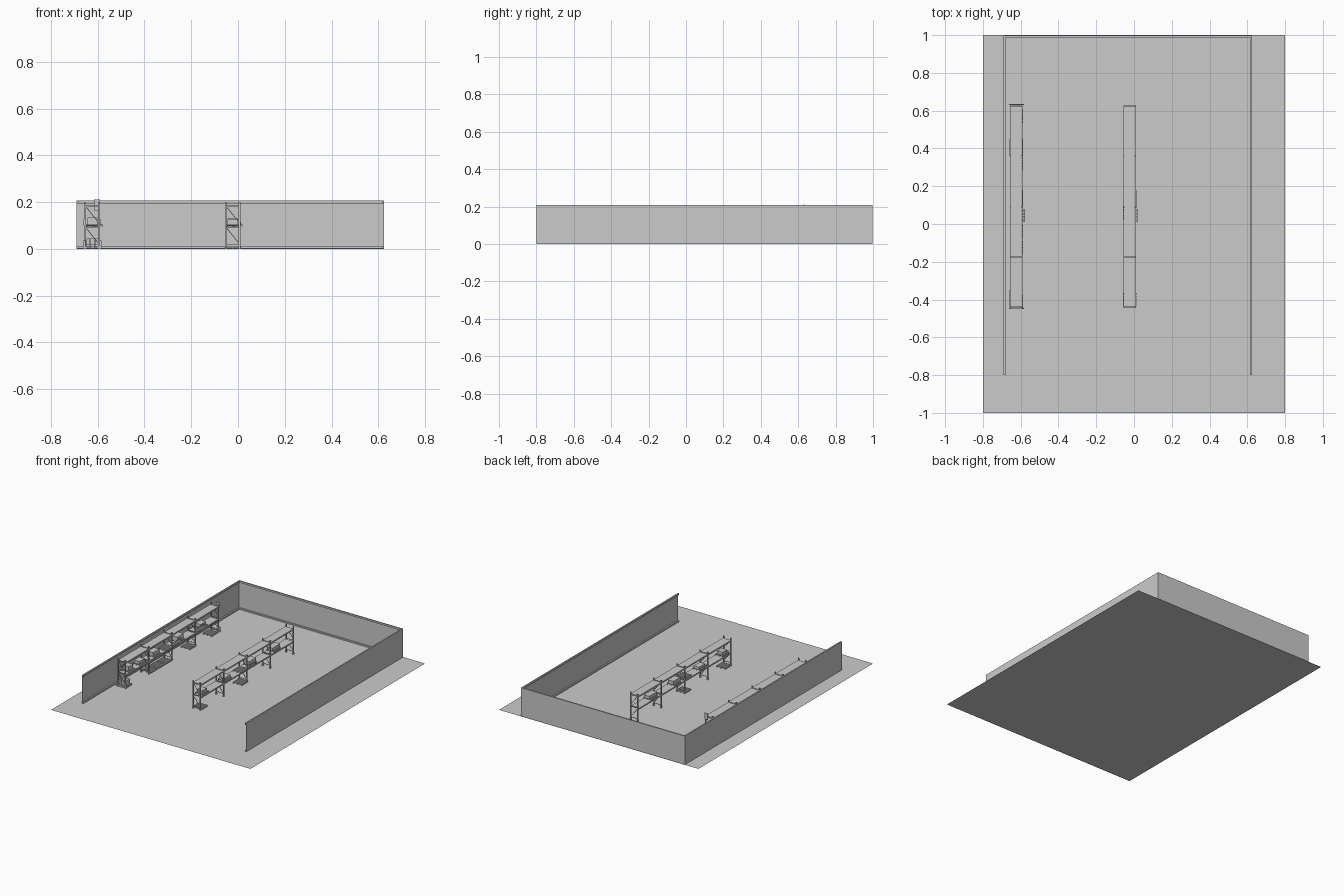
import bpy, bmesh
from mathutils import Vector, Matrix

cube = bpy.data.objects.get("Cube")
if cube:
    bpy.data.objects.remove(cube, do_unlink=True)

grey = bpy.data.materials.new("light grey")
grey.use_nodes = True
colour = (0.6, 0.6, 0.6, 1)
grey.diffuse_color = colour
grey.node_tree.nodes["Principled BSDF"].inputs["Base Color"].default_value = colour


def box(bm, x0, x1, y0, y1, z0, z1):
    size = Vector((x1 - x0, y1 - y0, z1 - z0))
    mid = Vector((x0 + x1, y0 + y1, z0 + z1)) / 2
    bmesh.ops.create_cube(bm, size=1, matrix=Matrix.Translation(mid) @ Matrix.Diagonal(size).to_4x4())


def bar(bm, a, b, t):
    a, b = Vector(a), Vector(b)
    turn = (b - a).to_track_quat('Z', 'Y').to_matrix().to_4x4()
    size = Matrix.Diagonal((t, t, (b - a).length, 1))
    bmesh.ops.create_cube(bm, size=1, matrix=Matrix.Translation((a + b) / 2) @ turn @ size)


def quad(bm, *points):
    bm.faces.new([bm.verts.new(p) for p in points])


def finish(name, bm):
    mesh = bpy.data.meshes.new(name)
    bm.to_mesh(mesh)
    bm.free()
    mesh.materials.append(grey)
    ob = bpy.data.objects.new(name, mesh)
    bpy.context.collection.objects.link(ob)


# Floor slab
bm = bmesh.new()
quad(bm, (-.8, -1, 0), (.8, -1, 0), (.8, 1, 0), (-.8, 1, 0))
finish("floor", bm)

# Three sheet walls
LEFT, RIGHT, FRONT, BACK, TOP = -.69, .625, -.8, .998, .2
bm = bmesh.new()
path = [(LEFT, FRONT), (LEFT, BACK), (RIGHT, BACK), (RIGHT, FRONT)]
for a, b in zip(path, path[1:]):
    quad(bm, (*a, 0), (*b, 0), (*b, TOP), (*a, TOP))
finish("walls", bm)

# Trim along the top and foot of the walls
for name, z0, z1 in (("top_rail", .195, .207), ("skirting", .001, .01)):
    bm = bmesh.new()
    box(bm, LEFT, LEFT + .01, FRONT, BACK, z0, z1)
    box(bm, RIGHT - .01, RIGHT, FRONT, BACK, z0, z1)
    box(bm, LEFT + .01, RIGHT - .01, BACK - .01, BACK, z0, z1)
    finish(name, bm)

UPRIGHTS = (-.44, -.175, .09, .36, .625)
WIDTH, POST = .066, .007
SHELVES = (.095, .185)


def rack(name, x):
    r = x + WIDTH
    # Upright frames with feet and zigzag bracing
    bm = bmesh.new()
    for y in UPRIGHTS:
        for px in (x, r - POST):
            box(bm, px, px + POST, y - POST / 2, y + POST / 2, 0, .2)
            box(bm, px - .002, px + POST + .002, y - .006, y + .006, 0, .003)
        a, b = x + POST, r - POST
        for z in (.02, .1, .18):
            bar(bm, (a, y, z), (b, y, z), .003)
        for z0, z1 in ((.18, .115), (.09, .025)):
            bar(bm, (a, y, z0), (b, y, z1), .003)
    finish(name + "_frames", bm)
    # Front and rear beams with solid decks
    bm = bmesh.new()
    for y0, y1 in zip(UPRIGHTS, UPRIGHTS[1:]):
        for z in SHELVES:
            for px in (x, r - .005):
                box(bm, px, px + .005, y0 + POST / 2, y1 - POST / 2, z - .01, z)
            box(bm, x + .005, r - .005, y0 + POST / 2, y1 - POST / 2, z - .003, z)
    finish(name + "_shelves", bm)


def pallet(bm, x, y, z, w=.07, d=.07):
    for i in range(3):
        px = x - w / 2 + i * (w - .006) / 2
        box(bm, px, px + .006, y - d / 2, y + d / 2, z, z + .007)
    for i in range(5):
        py = y - d / 2 + i * (d - .01) / 4
        box(bm, x - w / 2, x + w / 2, py, py + .01, z + .007, z + .01)


def stock(name, x, shift, floor_spots, shelf_spots):
    # Pallets on the floor and on the middle shelf
    bm = bmesh.new()
    for y in floor_spots:
        pallet(bm, x, y, 0)
    for y, *_ in shelf_spots:
        pallet(bm, x, y, SHELVES[0], .06)
    pallet(bm, x + shift, .045, SHELVES[0])
    finish(name + "_pallets", bm)
    # Cartons on the middle shelf
    bm = bmesh.new()
    for y, length, height in shelf_spots:
        box(bm, x - .022, x + .022, y - length / 2, y + length / 2,
            SHELVES[0] + .01, SHELVES[0] + .01 + height)
    finish(name + "_cartons", bm)


rack("wall_rack", -.657)
rack("centre_rack", -.056)
stock("wall_stock", -.622, .01, (-.41, -.125, -.04, .045, .32, .57),
      ((-.37, .05, .03), (-.24, .06, .02), (-.08, .07, .025), (.2, .07, .03), (.46, .06, .02)))
stock("centre_stock", -.023, .008, (-.4, .06),
      ((-.38, .05, .02), (-.12, .07, .015), (.17, .08, .025), (.44, .09, .022)))

# Row of sacks on the front floor pallet
bm = bmesh.new()
for i in range(3):
    px = -.648 + i * .018
    box(bm, px, px + .016, -.435, -.385, .01, .045)
finish("sacks", bm)

# Guards round the end posts of the wall rack
bm = bmesh.new()
for y in (UPRIGHTS[0] - .008, UPRIGHTS[-1] + .008):
    for px in (-.662, -.593):
        box(bm, px, px + .01, y - .002, y + .002, 0, .035)
    box(bm, -.662, -.583, y - .002, y + .002, .003, .008)
finish("post_guards", bm)

# Thin marker boards fixed to the racks
bm = bmesh.new()
for x, y0, y1, z0, z1 in ((-.66, -.44, -.35, .1, .125), (-.66, .36, .45, .1, .125),
                          (-.59, .36, .45, .1, .125), (-.59, .09, .18, .1, .125),
                          (.01, .09, .18, .1, .115)):
    box(bm, x, x + .003, y0, y1, z0, z1)
box(bm, -.615, -.59, .629, .633, .165, .212)
finish("marker_boards", bm)
